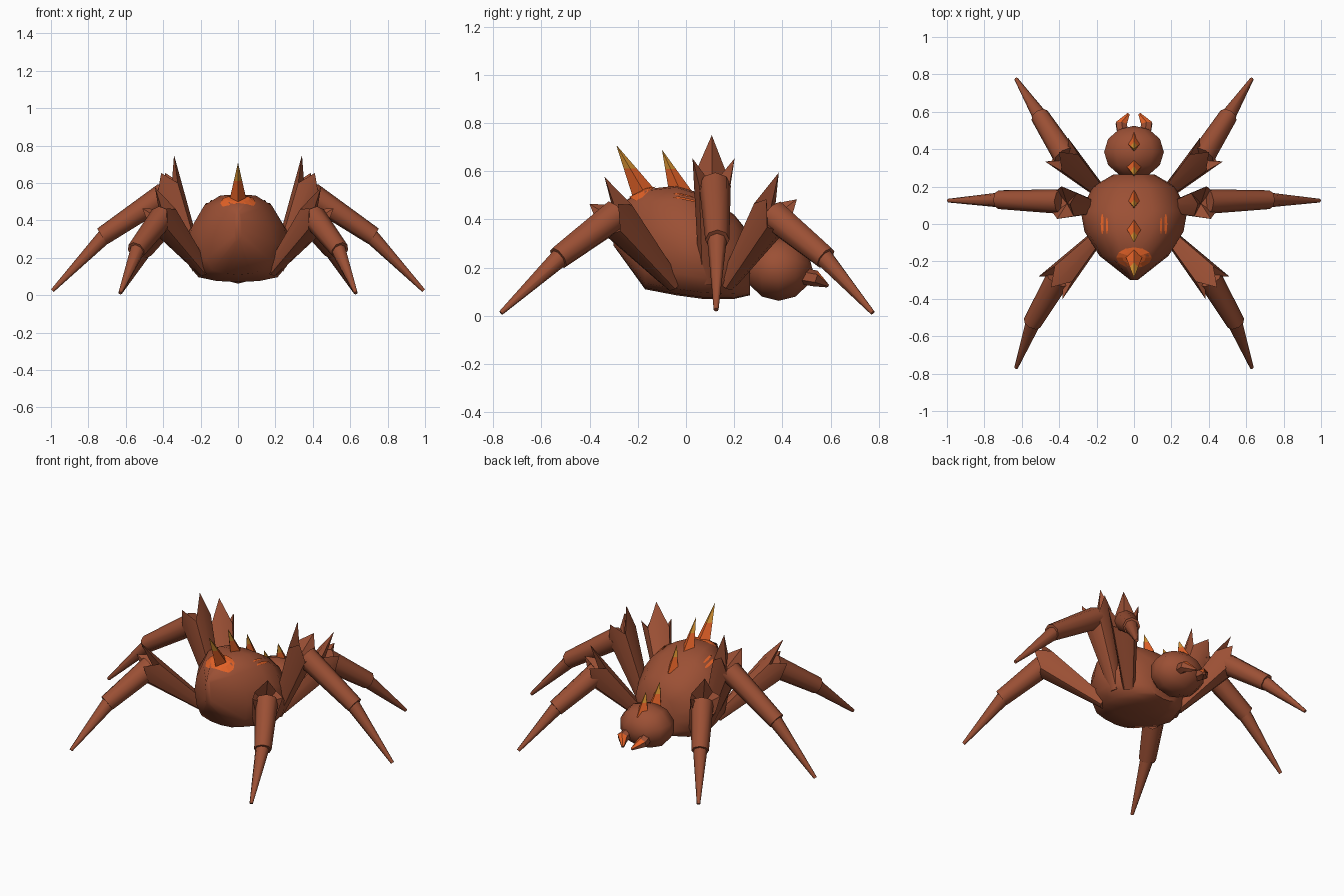
import bpy, bmesh, math
from mathutils import Vector
from mathutils.bvhtree import BVHTree

cube = bpy.data.objects.get("Cube")
if cube:
    bpy.data.objects.remove(cube)


def material(name, rgb):
    m = bpy.data.materials.new(name)
    m.use_nodes = True
    m.diffuse_color = (*rgb, 1)
    m.node_tree.nodes["Principled BSDF"].inputs["Base Color"].default_value = (*rgb, 1)
    return m


MATS = [material("rust brown", (0.33, 0.08, 0.035)),
        material("bright orange", (0.76, 0.12, 0.02)),
        material("gold", (0.66, 0.28, 0.03))]
BROWN, ORANGE, GOLD = range(3)


def finish(name, bm, rule=None, angle=50):
    """Turn a bmesh into an object, colouring faces by a rule."""
    bmesh.ops.recalc_face_normals(bm, faces=bm.faces)
    bm.normal_update()
    for f in bm.faces:
        f.material_index = rule(f) if rule else BROWN
    me = bpy.data.meshes.new(name)
    bm.to_mesh(me)
    bm.free()
    for m in MATS:
        me.materials.append(m)
    ob = bpy.data.objects.new(name, me)
    bpy.context.collection.objects.link(ob)
    bpy.ops.object.select_all(action='DESELECT')
    ob.select_set(True)
    bpy.context.view_layer.objects.active = ob
    if angle:
        bpy.ops.object.shade_smooth_by_angle(angle=math.radians(angle))
    return ob


def loft(bm, rings, cap=True):
    """Bridge rings of points with quads."""
    rows = [[bm.verts.new(p) for p in r] for r in rings]
    n = len(rows[0])
    for a, b in zip(rows, rows[1:]):
        for i in range(n):
            j = (i + 1) % n
            bm.faces.new((a[i], a[j], b[j], b[i]))
    if cap:
        bm.faces.new(rows[0])
        bm.faces.new(rows[-1])
    return rows


def frame(axis):
    """Sideways and upward directions across an axis."""
    side = axis.cross(Vector((0, 0, 1))).normalized()
    return side, side.cross(axis).normalized()


def ring(c, axis, r, n):
    side, up = frame(axis)
    return [c + r * (up * math.cos(t) + side * math.sin(t))
            for t in (math.tau * i / n for i in range(n))]


def tube(name, path, radii, n=8, rule=None):
    pts = [Vector(p) for p in path]
    bm = bmesh.new()
    rings = []
    for i, (p, r) in enumerate(zip(pts, radii)):
        d = (pts[min(i + 1, len(pts) - 1)] - pts[max(i - 1, 0)]).normalized()
        rings.append(ring(p, d, r, n))
    loft(bm, rings)
    return finish(name, bm, rule)


# Abdomen: flattened cross-section swept along y
SECTION = [(0, 1), (0.36, 0.985), (0.68, 0.87), (0.93, 0.62), (1, 0.42),
           (0.92, 0.2), (0.74, 0.06), (0.4, 0.015), (0, 0)]
outline = SECTION + [(-x, t) for x, t in SECTION[-2:0:-1]]
STATIONS = [(-0.3, 0.02, 0.29, 0.45), (-0.17, 0.185, 0.11, 0.525),
            (-0.04, 0.265, 0.085, 0.54), (0.07, 0.285, 0.07, 0.505),
            (0.2, 0.22, 0.07, 0.42), (0.265, 0.11, 0.085, 0.34)]
bm = bmesh.new()
loft(bm, [[Vector((x * w, y, lo + t * (hi - lo))) for x, t in outline]
          for y, w, lo, hi in STATIONS])
surface = BVHTree.FromBMesh(bm)
finish("abdomen", bm, angle=60)


def patch(name, x, y, rx, ry):
    """Thin painted plate resting on the abdomen."""
    bm = bmesh.new()

    def drop(k, t):
        px, py = x + k * rx * math.cos(t), y + k * ry * math.sin(t)
        hit, normal, _, _ = surface.ray_cast(Vector((px, py, 2)), Vector((0, 0, -1)))
        return hit + Vector((0, 0, 0.006))
    loft(bm, [[drop(k, math.tau * i / 12) for i in range(12)]
              for k in (1, 0.66, 0.33, 0.05)], cap=False)
    finish(name, bm, lambda f: ORANGE, None)


patch("rear_marking", 0, -0.18, 0.095, 0.055)
for s, label in ((1, "left"), (-1, "right")):
    patch(f"{label}_inner_stripe", s * 0.145, -0.01, 0.006, 0.045)
    patch(f"{label}_outer_stripe", s * 0.17, 0.0, 0.008, 0.055)

# Head: low-poly ball with poles along y
bm = bmesh.new()
bmesh.ops.create_uvsphere(bm, u_segments=10, v_segments=6, radius=1)
for v in bm.verts:
    x, y, z = v.co
    v.co = (0.168 * x, 0.385 + 0.14 * z, 0.195 + 0.133 * y)
finish("head", bm, angle=60)


# Spikes along the back: (base y, base z, tip y, tip z, half width, half depth)
def spike(name, y, z, ty, tz, w, d):
    base, tip = Vector((0, y, z)), Vector((0, ty, tz))
    cross = [(w, 0), (0, d), (-w, 0), (0, -d)]
    bm = bmesh.new()
    loft(bm, [[base.lerp(tip, k) + Vector((a, b, 0)) * (1 - k) for a, b in cross]
              for k in (0, 0.55, 0.98)])
    half = (z + tz) / 2 + 0.02

    def rule(f):
        if f.normal.y < -0.1 and abs(f.normal.x) < 0.6:
            return BROWN
        return GOLD if f.calc_center_median().z > half else ORANGE
    finish(name, bm, rule, None)


SPIKES = [(-0.16, 0.49, -0.29, 0.71, 0.05, 0.06),
          (-0.02, 0.51, -0.1, 0.69, 0.042, 0.05),
          (0.13, 0.44, 0.09, 0.59, 0.036, 0.05),
          (0.31, 0.28, 0.26, 0.42, 0.042, 0.06),
          (0.435, 0.28, 0.4, 0.41, 0.04, 0.055)]
for i, values in enumerate(SPIKES):
    spike(f"back_spike_{i + 1}", *values)


# Legs: crowned thigh, shin and pointed foot
def thigh(name, base, knee):
    base, knee = Vector(base), Vector(knee)
    axis = (knee - base).normalized()
    bm = bmesh.new()
    rim = ring(knee, axis, 0.088, 8)
    for i, lift in enumerate((0.17, 0.02, 0.1, 0, 0, 0, 0.1, 0.02)):
        rim[i] += axis * lift
    rows = loft(bm, [ring(base, axis, 0.035, 8), rim], cap=False)
    bm.faces.new(rows[0])
    hub = bm.verts.new(knee - axis * 0.02)
    for i in range(8):
        bm.faces.new((rows[1][i], rows[1][(i + 1) % 8], hub))
    finish(name, bm)


LEGS = {  # base, knee, shin start, ankle, foot tip
    "front": [(0.18, 0.17, 0.13), (0.365, 0.35, 0.41), (0.365, 0.36, 0.42),
              (0.505, 0.58, 0.24), (0.63, 0.775, 0.012)],
    "middle": [(0.21, 0.09, 0.14), (0.365, 0.11, 0.56), (0.39, 0.12, 0.54),
               (0.725, 0.13, 0.315), (0.992, 0.125, 0.025)],
    "rear": [(0.18, -0.05, 0.13), (0.395, -0.285, 0.4), (0.405, -0.29, 0.42),
             (0.545, -0.53, 0.24), (0.63, -0.768, 0.012)]}

for s, label in ((1, "left"), (-1, "right")):
    for place, pts in LEGS.items():
        base, knee, start, ankle, toe = [Vector((s * x, y, z)) for x, y, z in pts]
        thigh(f"{label}_{place}_thigh", base, knee)
        tube(f"{label}_{place}_shin", [start, ankle], [0.066, 0.05])
        tube(f"{label}_{place}_foot", [ankle.lerp(start, 0.1), toe], [0.043, 0.01])
    # Mandible curving inward, orange above
    tube(f"{label}_mandible",
         [(s * 0.055, 0.46, 0.17), (s * 0.068, 0.535, 0.155), (s * 0.03, 0.588, 0.125)],
         [0.035, 0.034, 0.008], 6,
         lambda f: ORANGE if f.normal.z > 0.3 and f.calc_center_median().y > 0.53 else BROWN)
